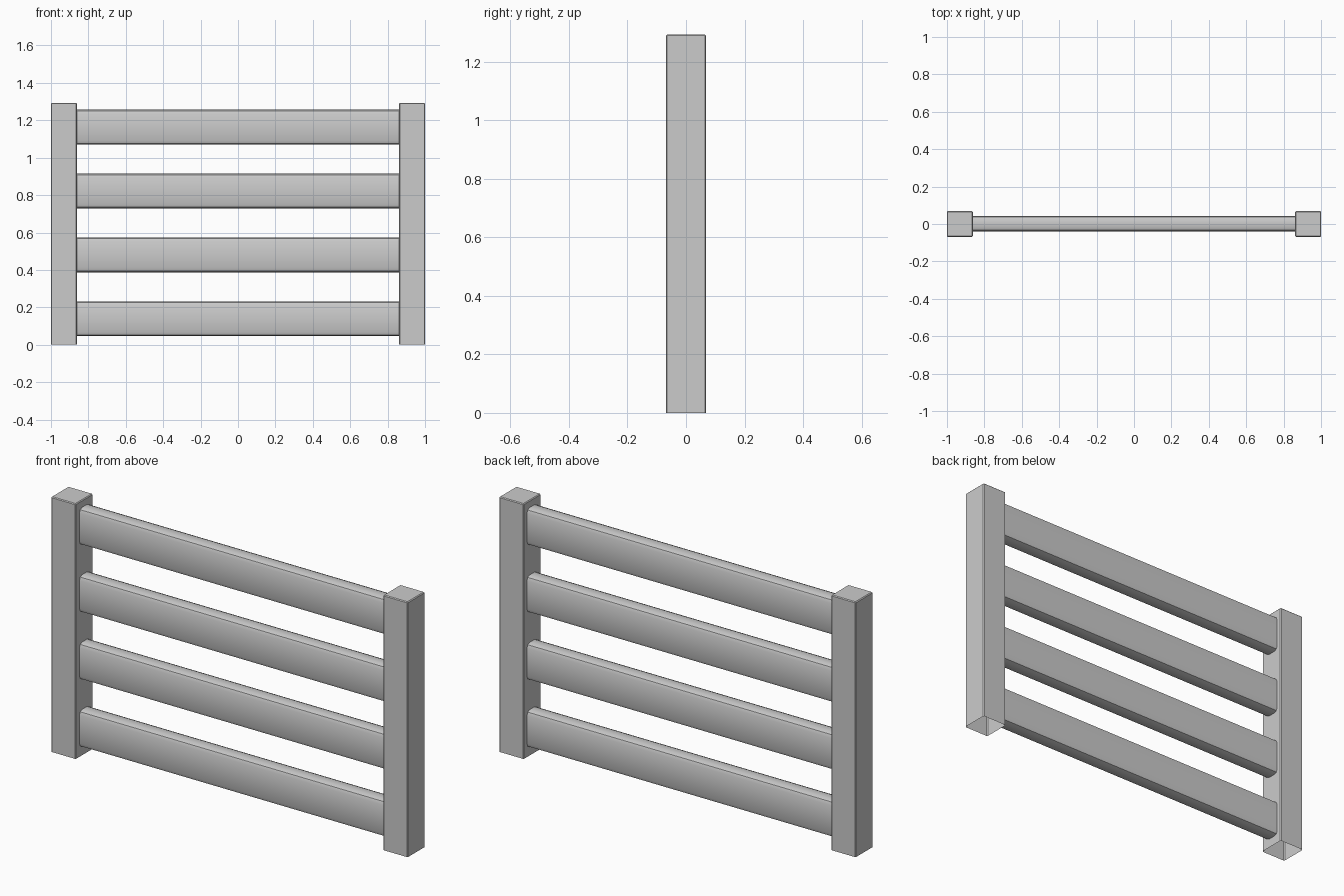
import bpy, bmesh

if "Cube" in bpy.data.objects:
    bpy.data.objects.remove(bpy.data.objects["Cube"])

HALF_POST = 0.069
POST_H = 1.293


def finish(name, bm):
    bmesh.ops.recalc_face_normals(bm, faces=bm.faces)
    me = bpy.data.meshes.new(name)
    bm.to_mesh(me)
    bm.free()
    ob = bpy.data.objects.new(name, me)
    bpy.context.collection.objects.link(ob)
    bpy.ops.object.select_all(action='DESELECT')
    ob.select_set(True)
    bpy.context.view_layer.objects.active = ob
    return ob


def box(size, centre):
    bm = bmesh.new()
    bmesh.ops.create_cube(bm, size=1)
    bmesh.ops.scale(bm, vec=size, verts=bm.verts)
    bmesh.ops.translate(bm, vec=centre, verts=bm.verts)
    return bm


# Square posts, hollow and open at the foot
def post(name, x):
    bm = box((2 * HALF_POST, 2 * HALF_POST, POST_H), (x, 0, POST_H / 2))
    bmesh.ops.delete(bm, geom=[f for f in bm.faces if f.normal.z < -0.9],
                     context='FACES_ONLY')
    edges = [e for e in bm.edges if not e.is_boundary]
    bmesh.ops.bevel(bm, geom=edges, offset=0.004, segments=1,
                    affect='EDGES', profile=0.5)
    finish(name, bm)


# Horizontal rails with open ends and rounded long edges
def rail(name, z):
    length = 2 * (1 - 2 * HALF_POST)
    bm = box((length, 0.082, 0.186), (0, 0.002, z))
    bmesh.ops.delete(bm, geom=[f for f in bm.faces if abs(f.normal.x) > 0.9],
                     context='FACES_ONLY')
    edges = [e for e in bm.edges
             if abs(e.verts[0].co.x - e.verts[1].co.x) > 1]
    bmesh.ops.bevel(bm, geom=edges, offset=0.022, segments=2,
                    affect='EDGES', profile=0.5)
    finish(name, bm)
    bpy.ops.object.shade_smooth_by_angle()


post("left_post", -1 + HALF_POST)
post("right_post", 1 - HALF_POST)
for i in range(4):
    rail(f"rail_{i + 1}", 0.139 + 0.3415 * i)
